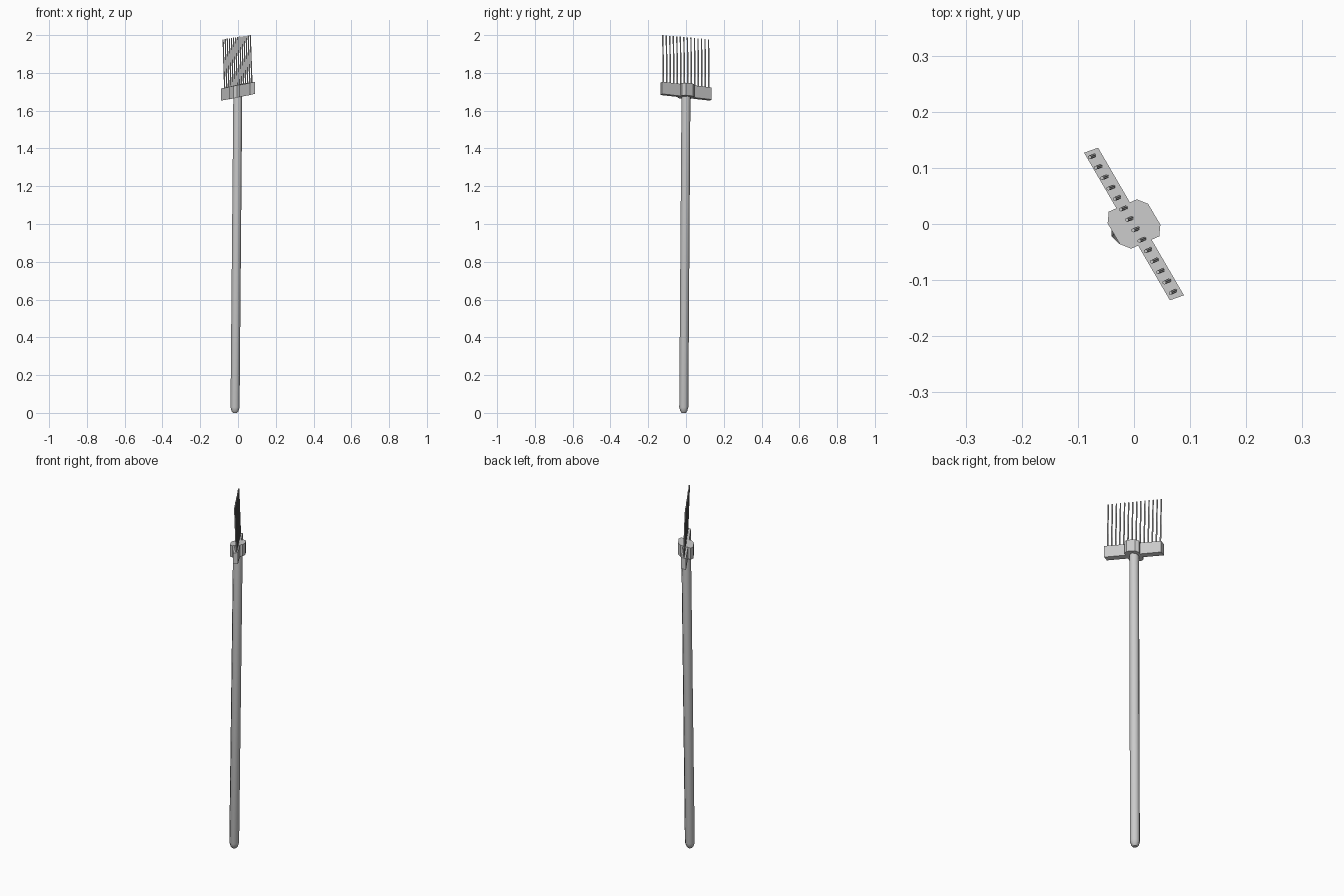
import bpy, bmesh, math
from mathutils import Vector

if "Cube" in bpy.data.objects:
    bpy.data.objects.remove(bpy.data.objects["Cube"])


def finish(name, bm, smooth=False):
    bmesh.ops.recalc_face_normals(bm, faces=bm.faces)
    mesh = bpy.data.meshes.new(name)
    bm.to_mesh(mesh)
    bm.free()
    obj = bpy.data.objects.new(name, mesh)
    bpy.context.collection.objects.link(obj)
    if smooth:
        bpy.ops.object.select_all(action='DESELECT')
        obj.select_set(True)
        bpy.context.view_layer.objects.active = obj
        bpy.ops.object.shade_smooth_by_angle(angle=math.radians(50))
    return obj


def loft(bm, rings):
    """Skin a list of point rings and cap both ends."""
    loops = [[bm.verts.new(p) for p in ring] for ring in rings]
    n = len(loops[0])
    for a, b in zip(loops, loops[1:]):
        for i in range(n):
            j = (i + 1) % n
            bm.faces.new((a[i], a[j], b[j], b[i]))
    bm.faces.new(loops[0][::-1])
    bm.faces.new(loops[-1])


def circle(center, radius, sides):
    c = Vector(center)
    return [c + Vector((math.cos(a), math.sin(a), 0)) * radius
            for a in ((i + 0.5) * math.tau / sides for i in range(sides))]


def tilted_prism(name, outline, z_mid, height):
    """Extrude an outline, following the slight tilt of the head."""
    bm = bmesh.new()
    loft(bm, [[(x, y, z_mid + s * height / 2 + 0.232 * x + 0.021 * y)
               for x, y in outline] for s in (-1, 1)])
    return finish(name, bm)


# Handle: slightly leaning pole with a rounded foot
foot, top = Vector((-0.016, -0.012, 0)), Vector((-0.001, 0, 1.70))
bm = bmesh.new()
loft(bm, [circle(foot.lerp(top, z / 1.70), r, 8)
          for z, r in ((0, 0.012), (0.01, 0.020), (0.03, 0.026), (1.70, 0.0255))])
finish("handle", bm, smooth=True)

# Head bar: narrow slab set diagonally
d, e = Vector((0.0765, -0.1315)), Vector((0.0125, 0.0045))
tilted_prism("head_bar", [-d - e, d - e, d + e, -d + e], 1.703, 0.064)

# Collar: bevelled block joining handle and bar
half = [(0.005, 0.044), (0.025, 0.036), (0.047, -0.001), (0.045, -0.022)]
tilted_prism("collar", half + [(-x, -y) for x, y in half], 1.704, 0.066)

# Tines: a row of thin, slightly leaning rods
COUNT = 14
base_a, base_b = Vector((-0.070, 0.122, 1.70)), Vector((0.074, -0.119, 1.73))
tip_a, tip_b = Vector((-0.079, 0.119, 1.978)), Vector((0.065, -0.123, 2.0))
bm = bmesh.new()
for i in range(COUNT):
    t = i / (COUNT - 1)
    loft(bm, [circle(base_a.lerp(base_b, t), 0.004, 6),
              circle(tip_a.lerp(tip_b, t), 0.0035, 6)])
finish("tines", bm)
